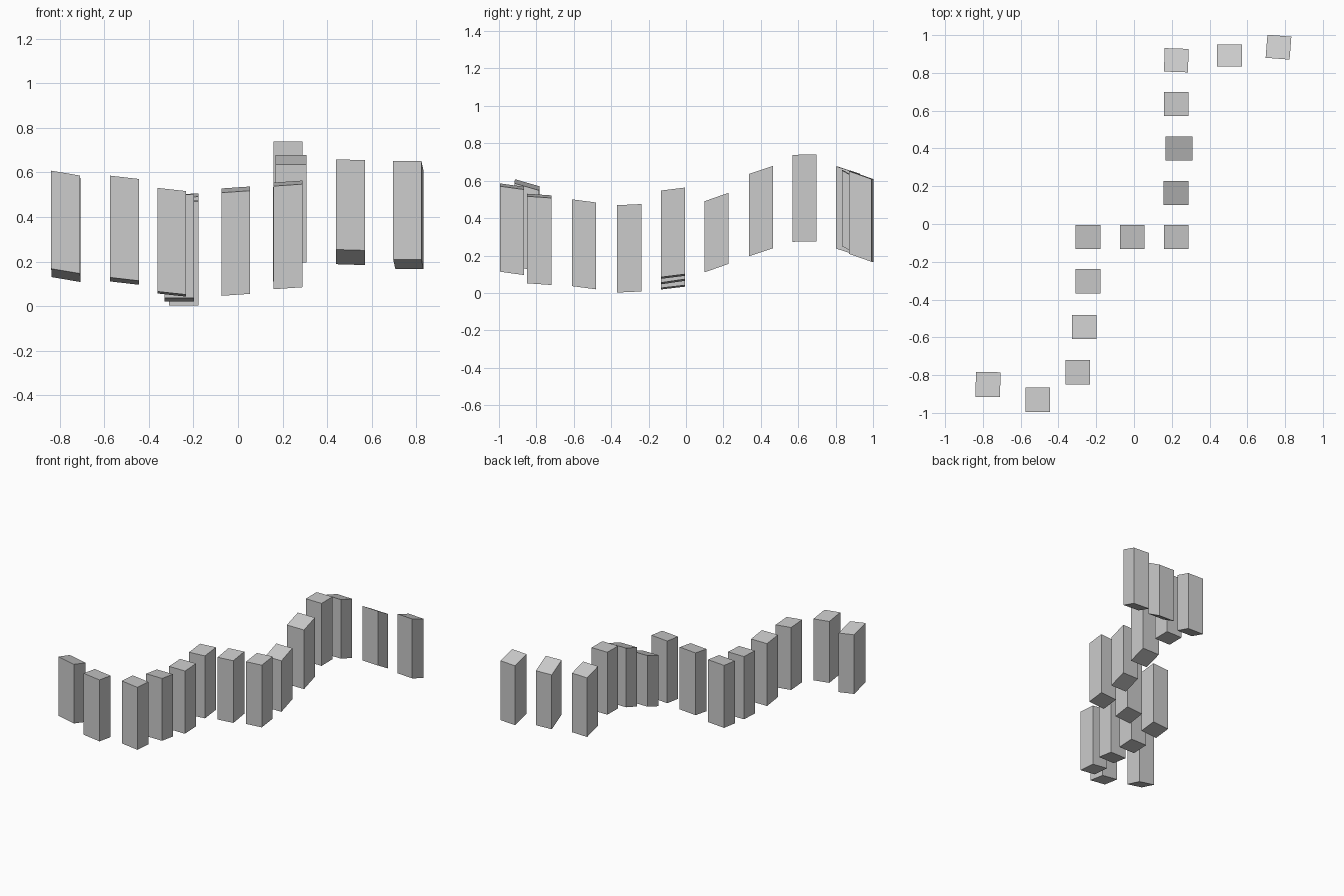
import bpy, bmesh, math

# Each post: centre x, y, size x, size y, bottom z at centre, height,
# rise across x, rise across y, turn in degrees
posts = [
    (-0.773, -0.850, 0.130, 0.132, 0.138, 0.440, -0.022, -0.038, -1),
    (-0.509, -0.930, 0.130, 0.130, 0.112, 0.457, -0.015, -0.018, 0),
    (-0.298, -0.785, 0.128, 0.130, 0.054, 0.465, -0.014, -0.009, 0),
    (-0.264, -0.546, 0.131, 0.128, 0.028, 0.464, 0.000, -0.017, 0),
    (-0.244, -0.304, 0.131, 0.130, 0.005, 0.467, 0.000, 0.006, 0),
    (-0.244, -0.069, 0.131, 0.128, 0.030, 0.465, 0.008, 0.015, 0),
    (-0.010, -0.069, 0.130, 0.128, 0.060, 0.463, 0.009, 0.019, 0),
    (0.224, -0.069, 0.130, 0.128, 0.088, 0.463, 0.009, 0.016, 0),
    (0.222, 0.164, 0.131, 0.128, 0.133, 0.380, 0.000, 0.045, 0),
    (0.238, 0.400, 0.141, 0.129, 0.217, 0.440, 0.000, 0.043, 0),
    (0.224, 0.634, 0.130, 0.127, 0.274, 0.465, 0.000, 0.001, 0),
    (0.224, 0.867, 0.127, 0.124, 0.217, 0.440, 0.000, -0.040, -2),
    (0.505, 0.893, 0.131, 0.117, 0.219, 0.405, -0.004, -0.066, 0),
    (0.765, 0.936, 0.127, 0.122, 0.188, 0.442, 0.000, -0.043, -4.5),
]


def slanted_post(name, x, y, sx, sy, z, h, rise_x, rise_y, turn):
    """Upright post with parallel sloping top and underside."""
    bm = bmesh.new()
    bmesh.ops.create_cube(bm, size=1)
    for v in bm.verts:
        u, w, t = v.co
        v.co = (u * sx, w * sy, z + (t + 0.5) * h + u * rise_x + w * rise_y)
    mesh = bpy.data.meshes.new(name)
    bm.to_mesh(mesh)
    bm.free()
    obj = bpy.data.objects.new(name, mesh)
    obj.location = (x, y, 0)
    obj.rotation_euler.z = math.radians(turn)
    bpy.context.collection.objects.link(obj)


# Winding row of posts
for i, p in enumerate(posts, 1):
    slanted_post(f"post_{i:02d}", *p)
